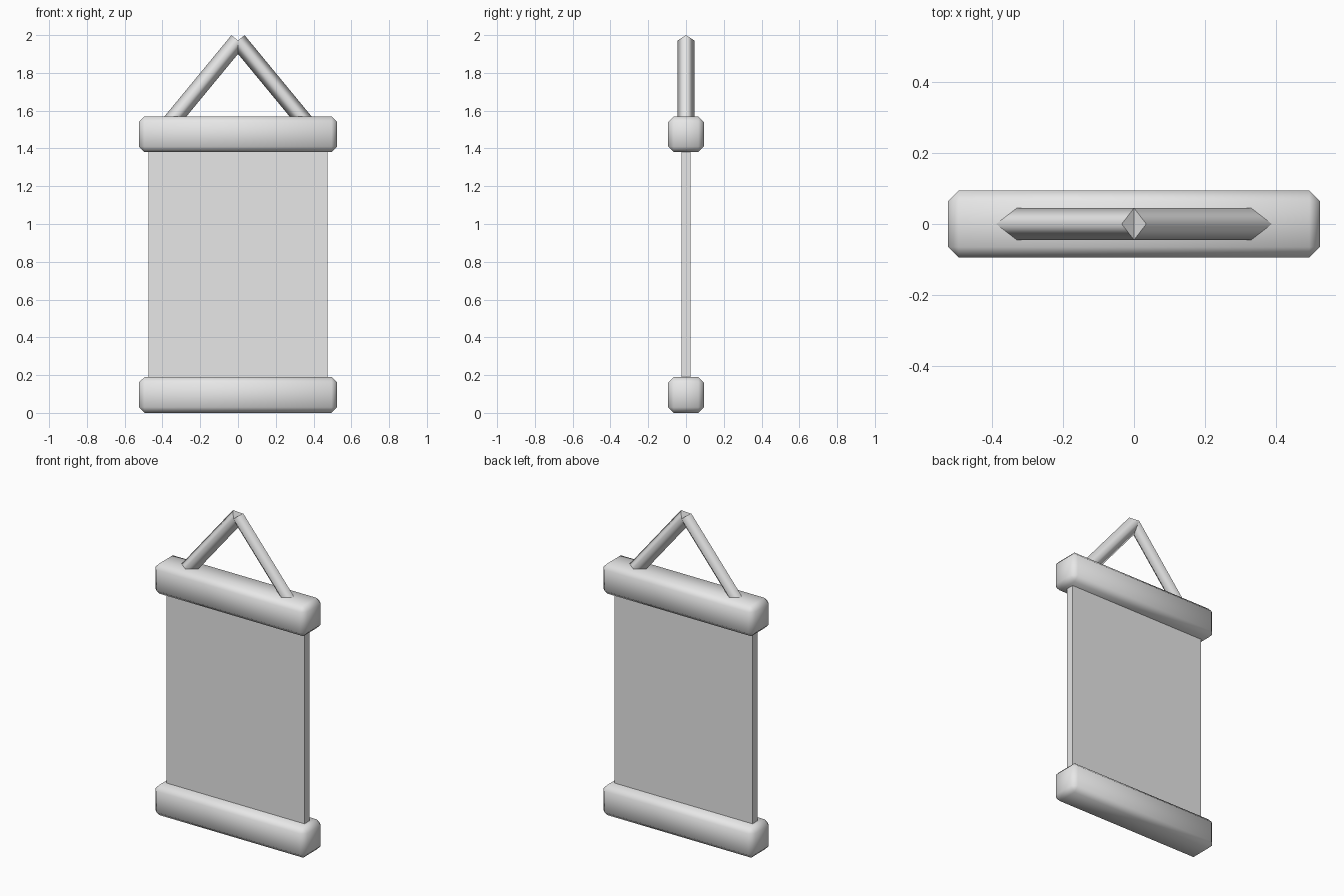
import bpy
import math
from mathutils import Vector

default_cube = bpy.data.objects.get("Cube")
if default_cube:
    bpy.data.objects.remove(default_cube, do_unlink=True)

grey = bpy.data.materials.new("light_grey")
grey.use_nodes = True
colour = (0.8, 0.8, 0.8, 1)
grey.diffuse_color = colour
grey.node_tree.nodes["Principled BSDF"].inputs["Base Color"].default_value = colour


def box(name, size, centre):
    bpy.ops.mesh.primitive_cube_add(size=1, location=centre)
    obj = bpy.context.object
    obj.name = name
    obj.scale = size
    bpy.ops.object.transform_apply(location=False, rotation=False, scale=True)
    obj.data.materials.append(grey)
    return obj


def rounded_bar(name, z):
    """Chamfered rail with soft shading."""
    obj = box(name, (1.05, 0.19, 0.19), (0, 0, z))
    bevel = obj.modifiers.new("chamfer", 'BEVEL')
    bevel.width = 0.03
    bevel.segments = 1
    bpy.ops.object.modifier_apply(modifier=bevel.name)
    bpy.ops.object.shade_smooth()


def hanger_rod(name, start, end):
    """Four-sided rod with a ridge on top, square-cut ends."""
    start, end = Vector(start), Vector(end)
    axis = end - start
    bpy.ops.mesh.primitive_cylinder_add(vertices=4, radius=0.045, depth=axis.length,
                                        location=(start + end) / 2)
    obj = bpy.context.object
    obj.name = name
    # Tilting about y keeps two of the ridges in the plane of the hanging
    obj.rotation_euler.y = math.atan2(axis.x, axis.z)
    obj.data.materials.append(grey)
    # Soft sides, crisp caps
    for face in obj.data.polygons:
        face.use_smooth = abs(face.normal.z) < 0.5
    for edge in obj.data.edges:
        a, b = (obj.data.vertices[i].co.z for i in edge.vertices)
        edge.use_edge_sharp = abs(a - b) < 0.01


# Hanging panel between the two rails
box("banner_panel", (0.95, 0.048, 1.38), (0, 0, 0.785))
rounded_bar("bottom_rail", 0.095)
rounded_bar("top_rail", 1.475)

# Pair of rods meeting at the peak
for side, label in ((1, "left"), (-1, "right")):
    hanger_rod(f"{label}_hanger_rod", (side * 0.405, 0, 1.48), (0, 0, 1.971))
